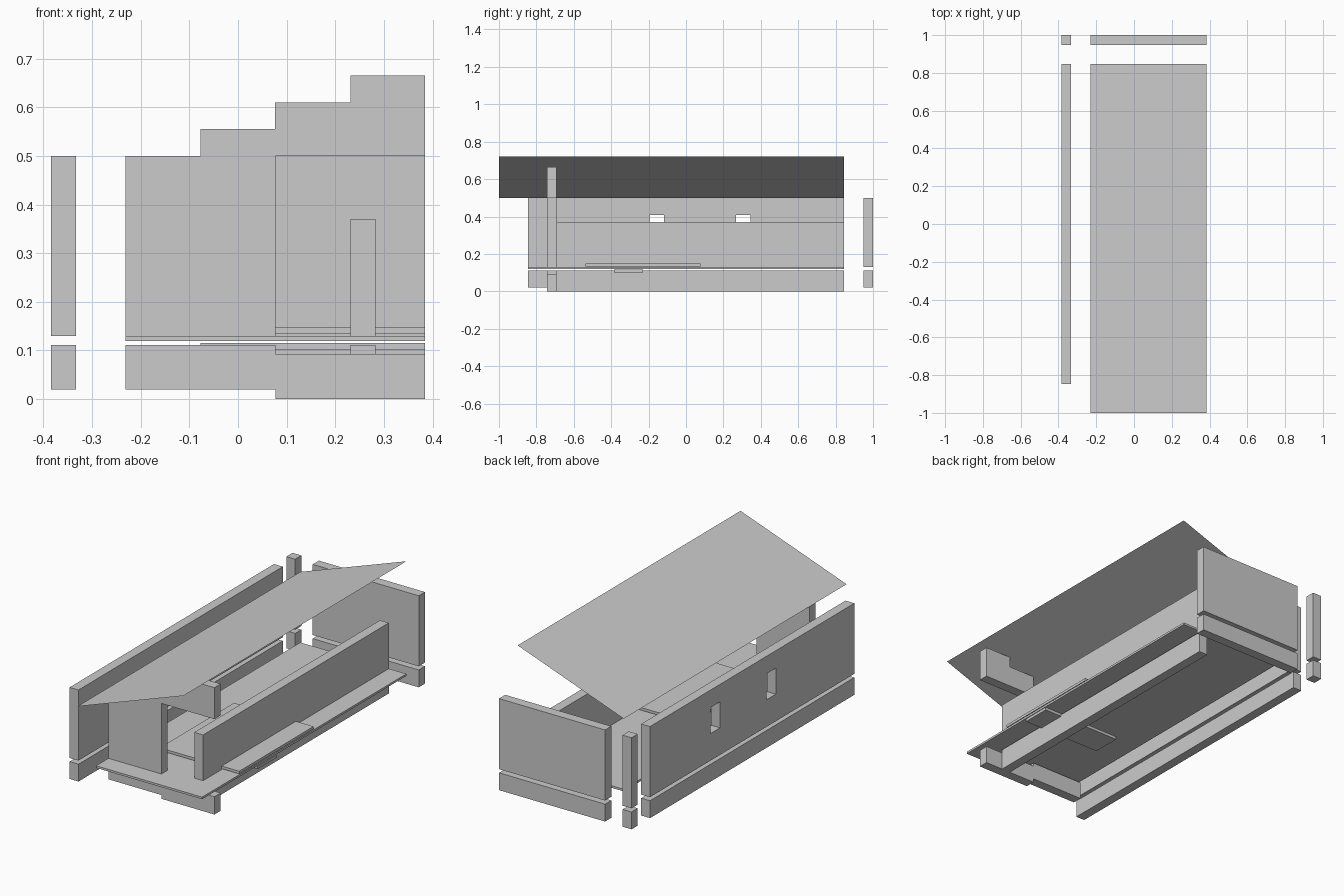
import bpy
import bmesh

if "Cube" in bpy.data.objects:
    bpy.data.objects.remove(bpy.data.objects["Cube"])

W = 0.0513                                  # wall thickness
LOW, HIGH = (0.02, 0.111), (0.13, 0.5)      # foundation and wall height ranges
LEFT, RIGHT = -0.231, 0.384                 # house interior span in x


def add_mesh(name, bm):
    mesh = bpy.data.meshes.new(name)
    bm.to_mesh(mesh)
    bm.free()
    ob = bpy.data.objects.new(name, mesh)
    bpy.context.collection.objects.link(ob)
    return ob


def box(name, x, y, z):
    bm = bmesh.new()
    bmesh.ops.create_cube(bm, size=1)
    for v in bm.verts:
        v.co = [r[0] if c < 0 else r[1] for c, r in zip(v.co, (x, y, z))]
    return add_mesh(name, bm)


def extrude_xz(name, profile, y0, y1):
    bm = bmesh.new()
    face = bm.faces.new([bm.verts.new((x, y0, z)) for x, z in profile])
    ext = bmesh.ops.extrude_face_region(bm, geom=[face])
    moved = [g for g in ext["geom"] if isinstance(g, bmesh.types.BMVert)]
    bmesh.ops.translate(bm, verts=moved, vec=(0, y1 - y0, 0))
    bmesh.ops.recalc_face_normals(bm, faces=bm.faces)
    return add_mesh(name, bm)


# Left wall, back wall and corner post, each over its own foundation
OUT_X, OUT_Y = (-RIGHT, -RIGHT + W), (1 - W, 1)
for kind, z in (("foundation", LOW), ("wall", HIGH)):
    left = box("left_" + kind, OUT_X, (-0.846, 0.846), z)
    box("back_" + kind, (LEFT, RIGHT), OUT_Y, z)
    box("corner_post_" + kind, OUT_X, OUT_Y, z)

# Two windows through the left wall
for i, y in enumerate(((-0.195, -0.118), (0.267, 0.344))):
    cutter = box(f"window_cutter_{i + 1}", (-0.5, -0.25), y, (0.272, 0.408))
    cutter.hide_render = True
    cutter.hide_set(True)
    mod = left.modifiers.new("window", "BOOLEAN")
    mod.operation = "DIFFERENCE"
    mod.solver = "EXACT"
    mod.object = cutter

# Floor with a raised slab and a slab hung below it
box("floor", (LEFT, RIGHT), (-0.846, 0.846), (0.119, 0.13))
box("upper_slab", (-0.077, RIGHT), (-0.538, 0.077), (0.134, 0.148))
box("lower_slab", (-0.077, RIGHT), (-0.385, -0.231), (0.101, 0.1155))

# Low right wall and its foundation beam
SIDE_X, SIDE_Y = (0.231, 0.231 + W), (-0.692, 0.846)
box("right_wall", SIDE_X, SIDE_Y, (0.13, 0.37))
box("right_foundation", SIDE_X, SIDE_Y, (0, 0.111))

# Front wall with stepped top and open doorway, on a stepped foundation
FRONT = (-0.744, -0.692)
extrude_xz("front_wall", [
    (LEFT, 0.13), (0.077, 0.13), (0.077, 0.5), (RIGHT, 0.5), (RIGHT, 0.665),
    (0.231, 0.665), (0.231, 0.61), (0.077, 0.61), (0.077, 0.555),
    (-0.077, 0.555), (-0.077, 0.5), (LEFT, 0.5)][:8] + [
    (0.0765, 0.61), (0.0765, 0.555), (-0.077, 0.555), (-0.077, 0.5),
    (LEFT, 0.5)], *FRONT)
extrude_xz("front_foundation", [
    (LEFT, 0.02), (0.077, 0.02), (0.077, 0), (RIGHT, 0), (RIGHT, 0.093),
    (0.077, 0.093), (0.077, 0.111), (LEFT, 0.111)], *FRONT)

# Sloping roof sheet
bm = bmesh.new()
bm.faces.new([bm.verts.new(p) for p in (
    (LEFT, -1, 0.5), (RIGHT, -1, 0.72), (RIGHT, 0.846, 0.72), (LEFT, 0.846, 0.5))])
add_mesh("roof", bm)
